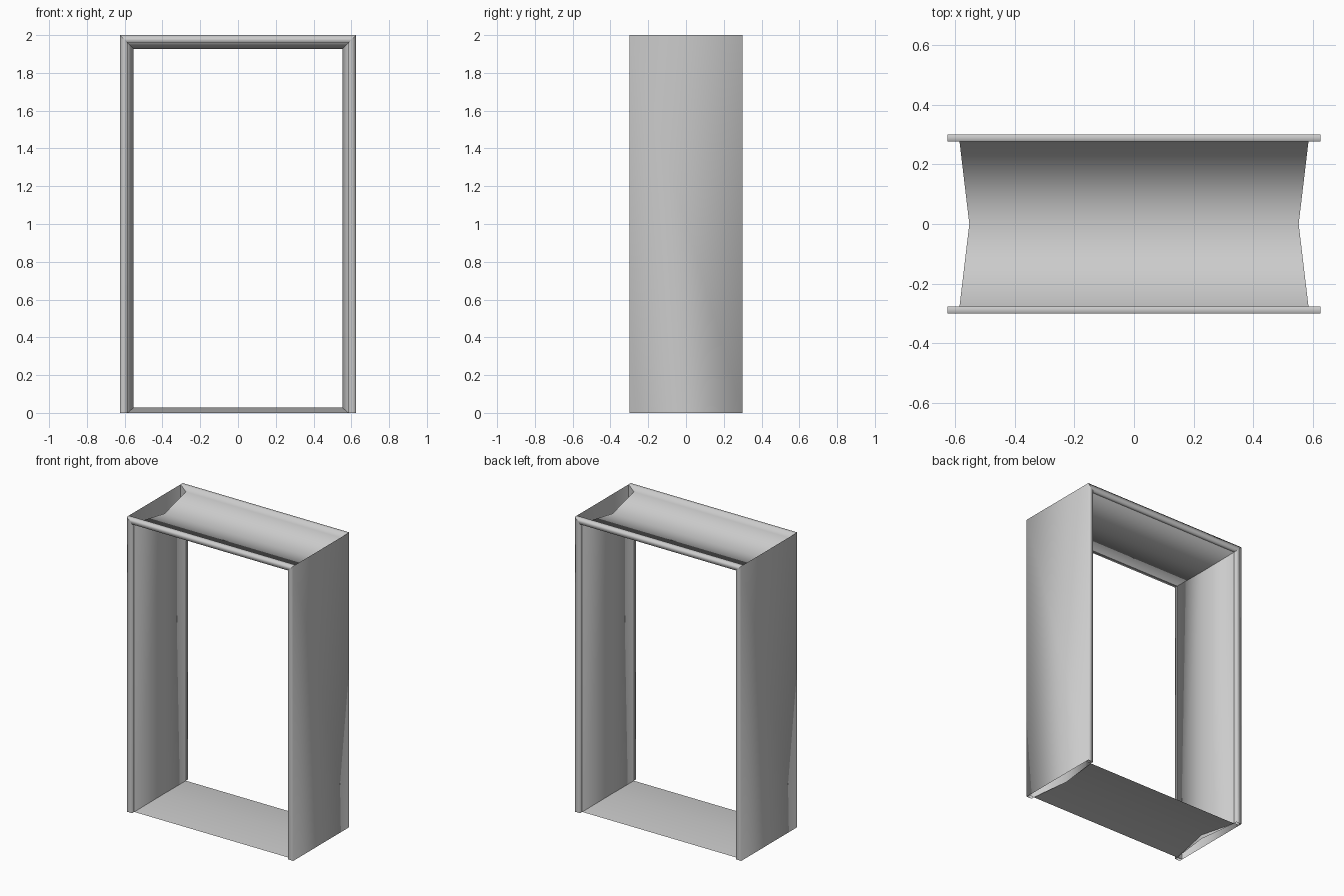
import bpy

cube = bpy.data.objects.get("Cube")
if cube:
    bpy.data.objects.remove(cube, do_unlink=True)

HALF_W, HEIGHT, HALF_D = 0.625, 2.0, 0.30
TRIM, LIP, RIDGE, SILL = 0.04, 0.277, 0.073, 0.028

grey = bpy.data.materials.new("plain grey")
grey.use_nodes = True
grey.diffuse_color = (0.6, 0.6, 0.6, 1)
grey.node_tree.nodes["Principled BSDF"].inputs["Base Color"].default_value = (0.6, 0.6, 0.6, 1)


def sweep(name, chains, start, end, flip=False):
    """Stretch open section chains between two end functions, smooth shaded."""
    verts, faces = [], []
    for chain in chains:
        base = len(verts)
        for p in chain:
            verts += [start(*p), end(*p)]
        for i in range(len(chain) - 1):
            a = base + 2 * i
            quad = (a, a + 1, a + 3, a + 2)
            faces.append(quad[::-1] if flip else quad)
    mesh = bpy.data.meshes.new(name)
    mesh.from_pydata(verts, [], faces)
    mesh.materials.append(grey)
    mesh.polygons.foreach_set("use_smooth", [True] * len(faces))
    mesh.update()
    obj = bpy.data.objects.new(name, mesh)
    bpy.context.collection.objects.link(obj)


def both_sides(half):
    """Mirror a half section, given as (inset, depth), front to back."""
    return half + [(u, -y) for u, y in reversed(half) if y != 0]


# Sections: trim strip at each edge, joined by a shallow folded lining
trim = [(TRIM, -LIP), (TRIM, -HALF_D), (0, -HALF_D)]
lining = [(0, -LIP), (TRIM, -LIP), (RIDGE, 0)]

# Head of the frame, open on top, mitred at both ends
sweep("lintel", [both_sides(trim + lining)],
      lambda u, y: (u - HALF_W, y, HEIGHT - u),
      lambda u, y: (HALF_W - u, y, HEIGHT - u))

# Jambs, with a flat outer sheet closing the lining
for name, side in (("left_jamb", 1), ("right_jamb", -1)):
    sweep(name, [both_sides(trim), both_sides(lining)],
          lambda u, y: (side * (HALF_W - u), y, HEIGHT - u),
          lambda u, y: (side * (HALF_W - u), y, 0),
          flip=side < 0)

# Low folded sill between the jambs
sweep("sill", [both_sides([(TRIM, -LIP), (RIDGE, 0)])],
      lambda u, y: (u - HALF_W, y, SILL if y == 0 else 0),
      lambda u, y: (HALF_W - u, y, SILL if y == 0 else 0))
